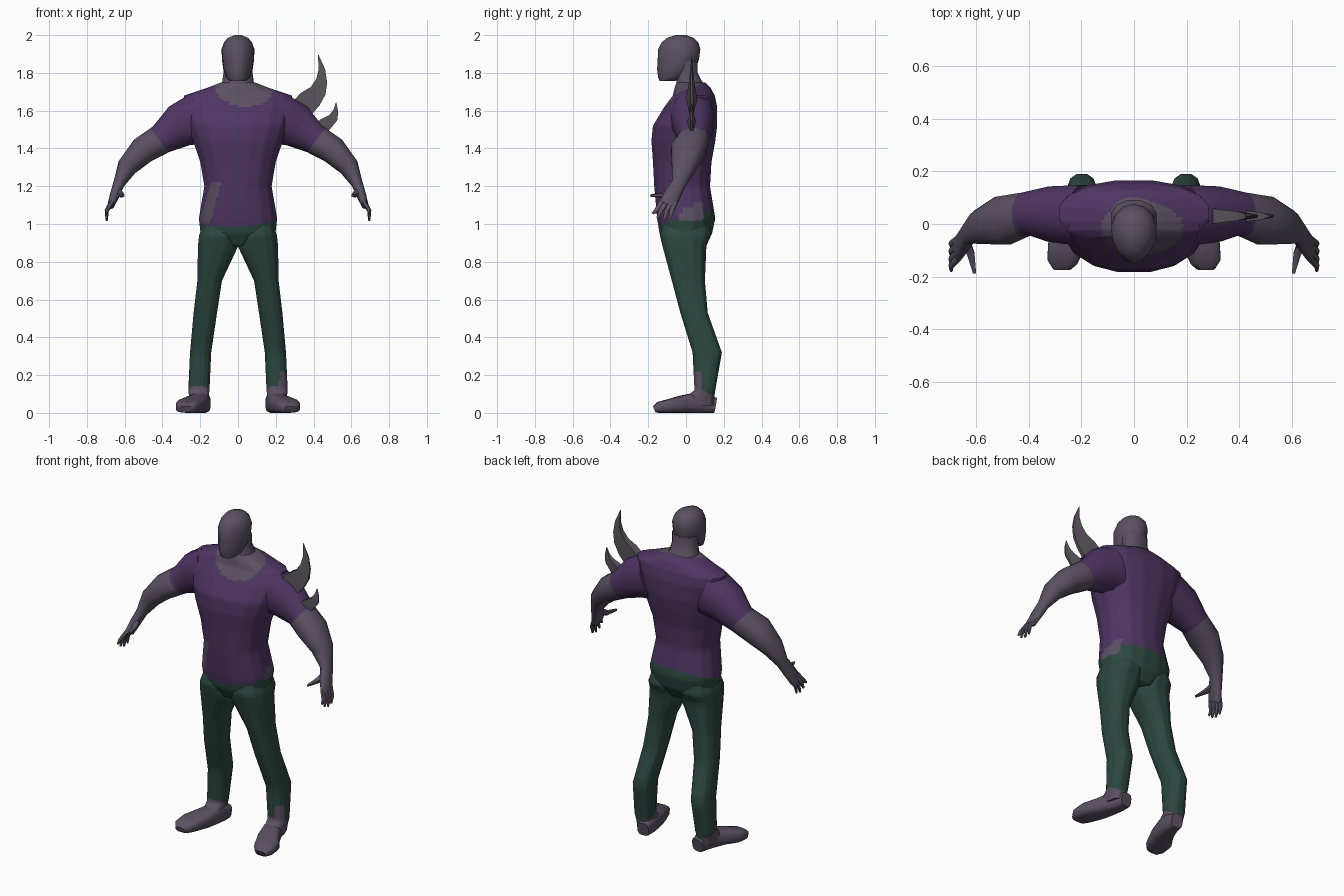
import bpy, bmesh, math
from mathutils import Vector


def material(name, rgb):
    m = bpy.data.materials.new(name)
    m.diffuse_color = (*rgb, 1)
    return m


MATS = [material("grey_skin", (0.105, 0.082, 0.122)),
        material("purple_shirt", (0.076, 0.036, 0.122)),
        material("green_trousers", (0.025, 0.064, 0.050)),
        material("spike_grey", (0.112, 0.098, 0.116))]
SKIN, SHIRT, TROUSERS, SPIKE = range(4)


def spow(v, e):
    return math.copysign(abs(v) ** e, v)


def ring(c, u, v, n, e=0.85, narrow=0.0):
    """Rounded cross-section around c that reaches the full length of u and v."""
    pts = []
    ku = 1 / math.cos(math.pi / n) ** e
    kv = ku if n % 4 == 0 else 1
    for i in range(n):
        a = 2 * math.pi * (i + 0.5) / n
        s = math.sin(a)
        pts.append(Vector(c) + u * ku * spow(math.cos(a), e) * (1 - narrow * max(0, -s))
                   + v * kv * spow(s, e))
    return pts


def z_rings(rows, n, e=0.85, narrow=0.0):
    """Rows of (z, centre x, half width, front y, back y)."""
    return [ring((cx, (f + b) / 2, z), Vector((w, 0, 0)), Vector((0, (b - f) / 2, 0)),
                 n, e, narrow) for z, cx, w, f, b in rows]


def tube_rings(rows, n, ref, e=0.9):
    """Rows of (centre, size along ref, size across) following a path."""
    out = []
    for i, (c, a, b) in enumerate(rows):
        t = (Vector(rows[min(i + 1, len(rows) - 1)][0])
             - Vector(rows[max(i - 1, 0)][0])).normalized()
        r = Vector(ref)
        u = (r - t * r.dot(t)).normalized()
        out.append(ring(c, u * a, t.cross(u) * b, n, e))
    return out


def loft(name, rings, side=1, rule=None, cuts=0, planes=(), mat=SKIN, angle=60):
    """Skin the rings, cut at colour borders and colour faces by rule."""
    bm = bmesh.new()
    rows = [[bm.verts.new((p.x * side, p.y, p.z)) for p in r] for r in rings]
    n = len(rows[0])
    for a, b in zip(rows, rows[1:]):
        for i in range(n):
            bm.faces.new((a[i], a[(i + 1) % n], b[(i + 1) % n], b[i]))
    bm.faces.new(rows[0])
    bm.faces.new(rows[-1])
    if cuts:
        bmesh.ops.subdivide_edges(bm, edges=bm.edges[:], cuts=cuts, use_grid_fill=True)
    for co, no in planes:
        bmesh.ops.bisect_plane(bm, geom=bm.verts[:] + bm.edges[:] + bm.faces[:], dist=1e-5,
                               plane_co=(co[0] * side, co[1], co[2]),
                               plane_no=(no[0] * side, no[1], no[2]))
    bmesh.ops.recalc_face_normals(bm, faces=bm.faces[:])
    for f in bm.faces:
        f.material_index = rule(f.calc_center_median()) if rule else mat
    me = bpy.data.meshes.new(name)
    bm.to_mesh(me)
    bm.free()
    for m in MATS:
        me.materials.append(m)
    ob = bpy.data.objects.new(name, me)
    bpy.context.collection.objects.link(ob)
    bpy.ops.object.select_all(action='DESELECT')
    ob.select_set(True)
    bpy.context.view_layer.objects.active = ob
    bpy.ops.object.shade_smooth_by_angle(angle=math.radians(angle))


# Torso with shirt, torn patches and open neckline
def torso_rule(c):
    x, y, z = c
    if z > 1.6 and ((x - 0.03) / 0.155) ** 2 + ((y + 0.015) / 0.10) ** 2 < 1:
        return SKIN
    if y < 0 and x < 0 and 1.0 < z < 1.22 and abs(x + 0.12 + (1.2 - z) * 0.3) < 0.028:
        return SKIN
    if x > 0.1 and -0.04 < y < 0.09 and 1.02 < z < 1.08 + 0.5 * y:
        return SKIN
    return TROUSERS if z < 1.03 + 0.3 * y + 0.05 * x else SHIRT


torso = [(0.885, 0, 0.08, -0.105, 0.10), (0.95, 0, 0.198, -0.140, 0.138),
         (1.03, 0, 0.207, -0.153, 0.155), (1.20, 0, 0.178, -0.168, 0.127),
         (1.33, 0, 0.20, -0.175, 0.135), (1.44, 0, 0.238, -0.183, 0.155),
         (1.52, 0, 0.265, -0.175, 0.165), (1.62, 0, 0.29, -0.115, 0.165),
         (1.68, 0, 0.285, -0.07, 0.152), (1.722, 0, 0.16, -0.06, 0.13),
         (1.75, 0, 0.088, -0.05, 0.10)]
loft("torso", z_rings(torso, 16), rule=torso_rule, cuts=5,
     planes=[((0, 0, 1.03), (-0.05, -0.3, 1))])

# Neck and head
loft("neck", z_rings([(1.70, 0, 0.11, -0.06, 0.125), (1.755, 0, 0.083, -0.05, 0.085),
                      (1.80, 0, 0.077, -0.05, 0.062), (1.86, 0, 0.076, -0.04, 0.06)], 12))
head = [(1.757, 0, 0.045, -0.14, -0.06), (1.777, 0, 0.062, -0.148, 0.0),
        (1.82, 0, 0.078, -0.153, 0.052), (1.87, 0, 0.085, -0.15, 0.068),
        (1.925, 0, 0.087, -0.148, 0.076), (1.96, 0, 0.075, -0.13, 0.066),
        (1.985, 0, 0.054, -0.10, 0.042), (2.0, 0, 0.018, -0.055, 0.0)]
loft("head", z_rings(head, 14, 0.95, 0.25))


# Trouser legs with a sloping hem; one is torn at the front
HEM = ((0, 0, 0.165), (0, 0.5, 1))


def leg_rule(c):
    torn = c.x > 0.21 and c.z < 0.10 + 0.12 * (c.x - 0.2) / 0.03 and c.z < 0.22 and c.y < 0.085
    return SKIN if c.z + 0.5 * c.y < 0.165 or torn else TROUSERS


leg = [(1.0, 0.10, 0.085, -0.12, 0.12), (0.94, 0.103, 0.103, -0.138, 0.133),
       (0.885, 0.105, 0.107, -0.125, 0.108),
       (0.70, 0.15, 0.065, -0.075, 0.10), (0.53, 0.173, 0.062, -0.03, 0.115),
       (0.32, 0.198, 0.056, 0.035, 0.19), (0.12, 0.207, 0.056, 0.045, 0.155),
       (0.085, 0.207, 0.052, 0.0, 0.15), (0.04, 0.207, 0.046, -0.02, 0.145)]
foot = [((0.185, 0.155, 0.040), 0.036, 0.040), ((0.19, 0.10, 0.050), 0.046, 0.050),
        ((0.205, 0.04, 0.052), 0.053, 0.052), ((0.225, -0.02, 0.046), 0.060, 0.046),
        ((0.262, -0.09, 0.036), 0.068, 0.036), ((0.272, -0.14, 0.030), 0.058, 0.030),
        ((0.272, -0.168, 0.018), 0.036, 0.018)]

# Arm from shoulder to knuckles, with a short sleeve
arm = [((0.20, 0.033, 1.56), 0.115, 0.14), ((0.31, 0.038, 1.52), 0.105, 0.116),
       ((0.405, 0.04, 1.45), 0.08, 0.080), ((0.50, 0.012, 1.393), 0.093, 0.073),
       ((0.585, -0.012, 1.305), 0.065, 0.054), ((0.63, -0.038, 1.215), 0.038, 0.030),
       ((0.65, -0.07, 1.16), 0.044, 0.026), ((0.672, -0.10, 1.10), 0.045, 0.018)]
SLEEVE_CO, SLEEVE_NO = Vector((0.42, 0, 1.45)), Vector((0.8, 0, -0.6))


def arm_rule(c):
    p = Vector((abs(c.x), 0, c.z))
    return SKIN if (p - SLEEVE_CO).dot(SLEEVE_NO) > 0 else SHIRT


# Finger root y, tip y and tip z
FINGERS = [(-0.138, -0.178, 1.055), (-0.113, -0.152, 1.03),
           (-0.088, -0.118, 1.018), (-0.066, -0.085, 1.025)]

for side, tag in ((1, "left"), (-1, "right")):
    loft(tag + "_leg", z_rings(leg, 12, 0.78), side, leg_rule, 3, [HEM])
    loft(tag + "_foot", tube_rings(foot, 12, (1, 0, 0), 0.6), side)
    loft(tag + "_arm", tube_rings(arm, 12, (0, 1, 0)), side, arm_rule,
         planes=[(SLEEVE_CO, SLEEVE_NO)])
    # Fingers and thumb
    for i, (y, tip_y, tip_z) in enumerate(FINGERS):
        f = [((0.667, y + 0.01, 1.118), 0.012, 0.014),
             ((0.695, y * 0.5 + tip_y * 0.5, 1.07), 0.011, 0.011),
             ((0.695, tip_y, tip_z), 0.006, 0.006)]
        loft(f"{tag}_finger_{i + 1}", tube_rings(f, 6, (0, 1, 0)), side)
    thumb = [((0.643, -0.06, 1.185), 0.018, 0.022), ((0.620, -0.115, 1.155), 0.014, 0.016),
             ((0.606, -0.188, 1.15), 0.006, 0.007)]
    loft(tag + "_thumb", tube_rings(thumb, 6, (1, 0, 0)), side)


# Curved shoulder spikes: inner and outer edge points (x, z), thickest at the base
def spike(name, pairs, thick):
    rings = []
    for k, (xi, zi, xo, zo) in enumerate(pairs):
        t = thick * (1 - k / (len(pairs) - 0.8))
        rings.append([Vector((x, 0.03 + s * t * w, z)) for x, z, s, w in
                      ((xi, zi, -1, 1), (xo, zo, -1, 0.4), (xo, zo, 1, 0.4), (xi, zi, 1, 1))])
    loft(name, rings, mat=SPIKE, angle=30)


spike("large_spike", [(0.295, 1.655, 0.385, 1.575), (0.335, 1.695, 0.43, 1.625),
                      (0.385, 1.725, 0.463, 1.685), (0.415, 1.77, 0.472, 1.75),
                      (0.427, 1.82, 0.461, 1.82), (0.423, 1.895, 0.427, 1.895)], 0.03)
spike("small_spike", [(0.40, 1.52, 0.44, 1.46), (0.435, 1.552, 0.485, 1.50),
                      (0.485, 1.578, 0.525, 1.548), (0.505, 1.604, 0.531, 1.592),
                      (0.518, 1.642, 0.521, 1.642)], 0.026)
